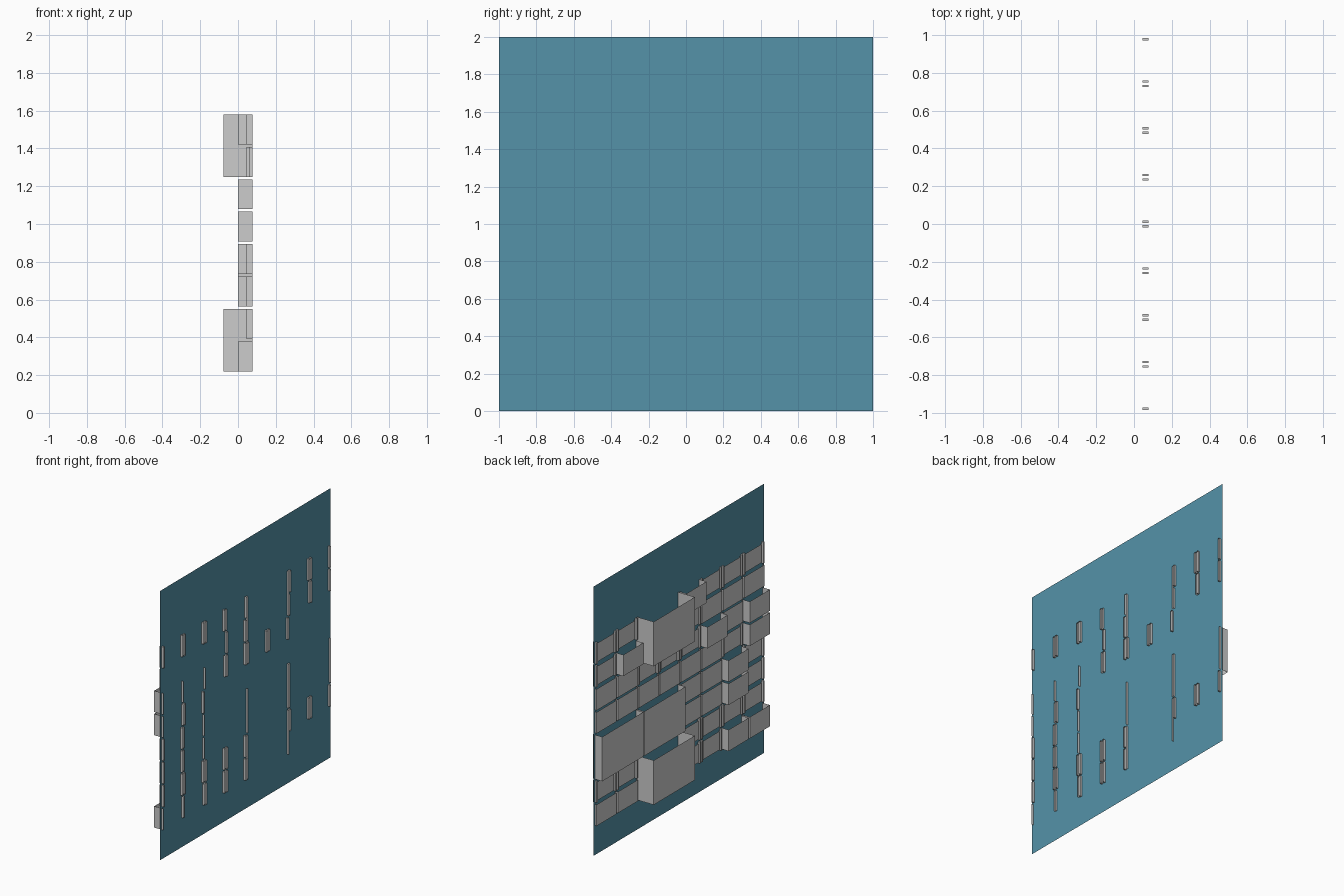
import bpy

if "Cube" in bpy.data.objects:
    bpy.data.objects.remove(bpy.data.objects["Cube"], do_unlink=True)


def material(name, rgb):
    mat = bpy.data.materials.new(name)
    mat.use_nodes = True
    mat.diffuse_color = (*rgb, 1)
    mat.node_tree.nodes["Principled BSDF"].inputs["Base Color"].default_value = (*rgb, 1)
    return mat


TEAL = material("teal", (0.09, 0.288, 0.394))
GREY = material("light grey", (0.604, 0.604, 0.604))


def mesh_object(name, quads, mat):
    """Build a flat shaded object from a list of four-corner faces."""
    verts = [corner for quad in quads for corner in quad]
    faces = [range(4 * i, 4 * i + 4) for i in range(len(quads))]
    mesh = bpy.data.meshes.new(name)
    mesh.from_pydata(verts, [], [tuple(f) for f in faces])
    mesh.materials.append(mat)
    obj = bpy.data.objects.new(name, mesh)
    bpy.context.collection.objects.link(obj)
    return obj


def front(x, y0, y1, z0, z1):
    return [(x, y0, z0), (x, y0, z1), (x, y1, z1), (x, y1, z0)]


def side(y, x0, x1, z0, z1, flip):
    quad = [(x0, y, z0), (x1, y, z0), (x1, y, z1), (x0, y, z1)]
    return quad[::-1] if flip else quad


def lid(z, x0, x1, y0, y1, flip):
    quad = [(x0, y0, z), (x1, y0, z), (x1, y1, z), (x0, y1, z)]
    return quad[::-1] if flip else quad


def shell(x0, x1, y0, y1, z0, z1):
    """Front panel with two side walls, open above, below and behind."""
    return [front(x0, y0, y1, z0, z1),
            side(y0, x0, x1, z0, z1, False),
            side(y1, x0, x1, z0, z1, True)]


def bar(x0, x1, y0, y1, z0, z1):
    """Side strip that is closed above and below."""
    return shell(x0, x1, y0, y1, z0, z1) + [
        lid(z0, x0, x1, y0, y1, True), lid(z1, x0, x1, y0, y1, False)]


# Backing sheet
SHEET = 0.06
mesh_object("backing_sheet", [front(SHEET, -1, 1, 0, 2)[::-1]], TEAL)

# Grid of panels, top row first, from +y to -y:
# F framed, P plain, M raised, W wide raised, B deep box, "." covered by a wide one
LAYOUT = [
    "FFB.MFFF",
    "FM..FPPP",
    "PPFFFMPM",
    "PPPPPPFM",
    "W.W.PPMF",
    "....PPMF",
    "FFB.FFFF",
    "PP..FFMM",
]
PITCH_Y, PITCH_Z, GAP = 0.2475, 0.1716, 0.0065
TOP, LEFT = 1.5865, 0.99
SHALLOW, BACK, STRIP = 0.045, 0.077, 0.012
KINDS = {"P": ("plain_panel", SHALLOW, 1), "M": ("raised_panel", 0.0, 1),
         "W": ("wide_panel", 0.0, 2), "B": ("deep_box", -0.077, 2)}

for row, line in enumerate(LAYOUT):
    for col, kind in enumerate(line):
        if kind == ".":
            continue
        span = KINDS[kind][2] if kind in KINDS else 1
        y1 = LEFT - col * PITCH_Y - GAP
        y0 = LEFT - (col + span) * PITCH_Y + GAP
        z1 = TOP - row * PITCH_Z - GAP
        z0 = TOP - (row + span) * PITCH_Z + GAP
        if kind == "F":
            # Framed panel: a plate between two upright strips
            quads = (bar(SHALLOW, BACK, y0, y0 + STRIP, z0, z1)
                     + bar(SHALLOW, BACK, y1 - STRIP, y1, z0, z1)
                     + shell(SHALLOW + 0.006, SHEET, y0 + 2 * STRIP, y1 - 2 * STRIP,
                             z0 + 0.01, z1 - 0.01))
            name = "framed_panel"
        else:
            name, depth, _ = KINDS[kind]
            quads = shell(depth, SHEET if kind == "P" else BACK, y0, y1, z0, z1)
        mesh_object(f"{name}_{row}_{col}", quads, GREY)
